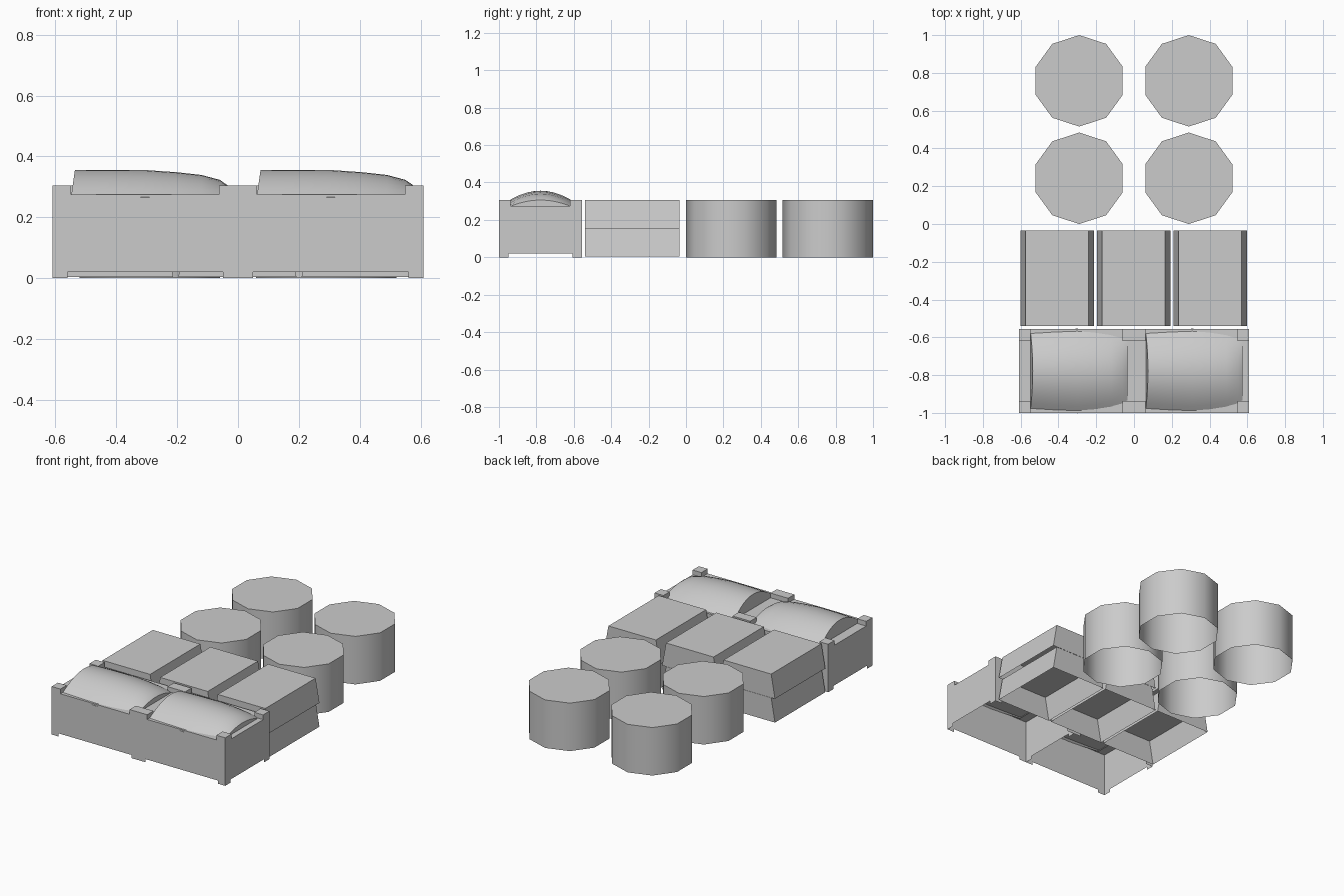
import bpy, bmesh, math

if "Cube" in bpy.data.objects:
    bpy.data.objects.remove(bpy.data.objects["Cube"])


def make(name, bm, smooth=None):
    bmesh.ops.recalc_face_normals(bm, faces=bm.faces)
    me = bpy.data.meshes.new(name)
    bm.to_mesh(me)
    bm.free()
    ob = bpy.data.objects.new(name, me)
    bpy.context.collection.objects.link(ob)
    if smooth:
        bpy.ops.object.select_all(action='DESELECT')
        ob.select_set(True)
        bpy.context.view_layer.objects.active = ob
        bpy.ops.object.shade_smooth_by_angle(angle=math.radians(smooth))
    return ob


def add_box(bm, x0, x1, y0, y1, z0, z1, inset=0.0, bottom=True):
    """Box whose top may be narrower in x and whose bottom may be open."""
    lo = [bm.verts.new(p) for p in ((x0, y0, z0), (x1, y0, z0), (x1, y1, z0), (x0, y1, z0))]
    a, b = x0 + inset, x1 - inset
    hi = [bm.verts.new(p) for p in ((a, y0, z1), (b, y0, z1), (b, y1, z1), (a, y1, z1))]
    for i in range(4):
        j = (i + 1) % 4
        bm.faces.new((lo[i], lo[j], hi[j], hi[i]))
    bm.faces.new(hi)
    if bottom:
        bm.faces.new(lo[::-1])


# Drums: ten-sided, open underneath
for x in (-0.29, 0.29):
    for y in (0.242, 0.758):
        bm = bmesh.new()
        ring = [(x + 0.242 * math.sin(k * math.pi / 5), y + 0.242 * math.cos(k * math.pi / 5))
                for k in range(10)]
        lo = [bm.verts.new((px, py, 0)) for px, py in ring]
        hi = [bm.verts.new((px, py, 0.305)) for px, py in ring]
        for i in range(10):
            j = (i + 1) % 10
            bm.faces.new((lo[i], lo[j], hi[j], hi[i]))
        bm.faces.new(hi)
        make("drum", bm, 40)

# Cartons: two stacked tapered trays each, open underneath
for x in (-0.407, -0.002, 0.403):
    for z in (0.004, 0.155):
        bm = bmesh.new()
        add_box(bm, x - 0.194, x + 0.194, -0.54, -0.035, z, z + 0.15, 0.027, bottom=False)
        make("carton_tray", bm)

# Crates with posts, feet and a bulging sack on top
Y0, Y1, YC = -1.0, -0.556, -0.778
for x0 in (-0.61, 0.0):
    x1 = x0 + 0.61
    bm = bmesh.new()
    add_box(bm, x0, x1, Y0, Y1, 0.02, 0.275, bottom=False)
    for cx, sx in ((x0, 1), (x1, -1)):
        for cy, sy in ((Y0, 1), (Y1, -1)):
            # raised corner post
            ex, ey = cx + sx * 0.062, cy + sy * 0.063
            add_box(bm, min(cx, ex), max(cx, ex), min(cy, ey), max(cy, ey), 0.275, 0.305)
            # thin angled foot
            pts = [(cx + sx * 0.05, cy), (cx, cy), (cx, cy + sy * 0.052)]
            lo = [bm.verts.new((*p, 0)) for p in pts]
            hi = [bm.verts.new((*p, 0.02)) for p in pts]
            for i in range(2):
                bm.faces.new((lo[i], lo[i + 1], hi[i + 1], hi[i]))
    make("crate", bm)

    # Sack: arched sections as (x, half width, top z, bottom z)
    sections = [(0.062, 0.205, 0.355, 0.27), (0.18, 0.216, 0.356, 0.267),
                (0.31, 0.224, 0.355, 0.265), (0.41, 0.212, 0.348, 0.268),
                (0.49, 0.195, 0.339, 0.271), (0.55, 0.175, 0.323, 0.273),
                (0.575, 0.155, 0.306, 0.275)]
    bm = bmesh.new()
    n = 12
    rows = []
    for sx, w, zt, zb in sections:
        row = []
        for k in range(n + 1):
            t = -1 + 2 * k / n
            dx = 0.012 * (1 - t * t) if sx < 0.1 else 0
            row.append(bm.verts.new((x0 + sx + dx, YC + w * t, zb + (zt - zb) * (1 - t * t))))
        rows.append(row)
    for a, b in zip(rows, rows[1:]):
        for k in range(n):
            bm.faces.new((a[k], a[k + 1], b[k + 1], b[k]))
    bm.faces.new(rows[0])
    bm.faces.new(rows[-1])
    make("sack", bm, 40)
